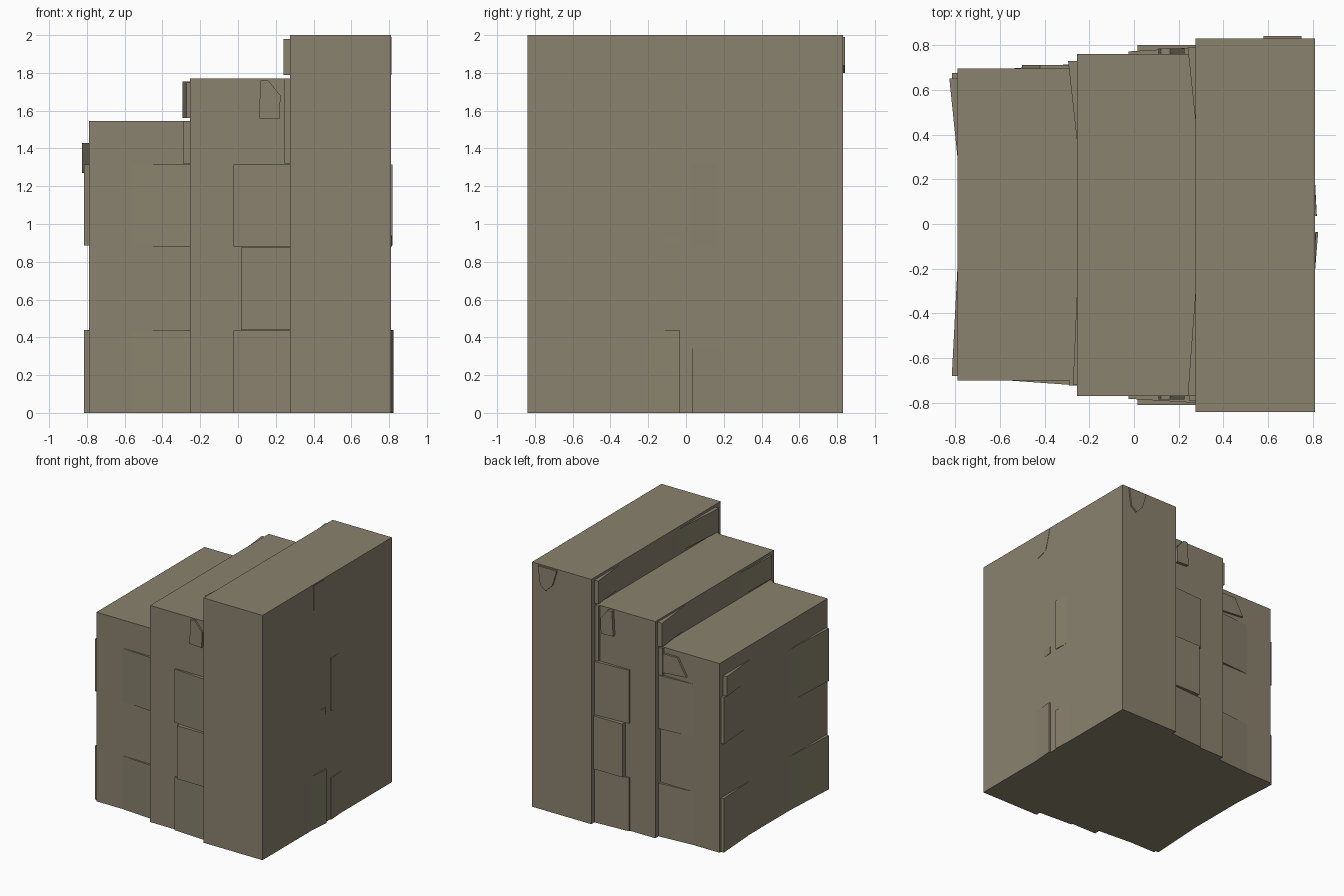
import bpy
import bmesh

cube = bpy.data.objects.get("Cube")
if cube:
    bpy.data.objects.remove(cube, do_unlink=True)

stone = bpy.data.materials.new("weathered_stone")
stone.use_nodes = True
COLOUR = (0.254, 0.223, 0.156, 1)
stone.diffuse_color = COLOUR
bsdf = stone.node_tree.nodes["Principled BSDF"]
bsdf.inputs["Base Color"].default_value = COLOUR
bsdf.inputs["Roughness"].default_value = 0.9


def prism(name, outline, low, high, place=lambda a, b, h: (a, b, h)):
    """Extrude a flat outline from low to high; place maps it into the model."""
    bm = bmesh.new()
    base = [bm.verts.new(place(a, b, low)) for a, b in outline]
    top = [bm.verts.new(place(a, b, high)) for a, b in outline]
    bm.faces.new(base)
    bm.faces.new(top)
    for i in range(len(base)):
        j = (i + 1) % len(base)
        bm.faces.new((base[i], base[j], top[j], top[i]))
    bmesh.ops.recalc_face_normals(bm, faces=bm.faces)
    mesh = bpy.data.meshes.new(name)
    bm.to_mesh(mesh)
    bm.free()
    mesh.materials.append(stone)
    obj = bpy.data.objects.new(name, mesh)
    bpy.context.collection.objects.link(obj)
    return obj


def block(name, x0, x1, y0, y1, z0, z1):
    return prism(name, [(x0, y0), (x1, y0), (x1, y1), (x0, y1)], z0, z1)


def side_wedge(name, x, bulge, y_end, y_thin, z0, z1):
    """Slab on a wall facing -x, thick at y_end and fading out at y_thin."""
    return prism(name, [(x + .02, y_end), (x - bulge, y_end),
                        (x, y_thin), (x + .02, y_thin)], z0, z1)


# Three stepped masses
block("low_step", -.79, -.255, -.70, .695, 0, 1.545)
block("middle_step", -.255, .275, -.77, .76, 0, 1.77)
block("high_step", .275, .81, -.84, .83, 0, 2)

# Stone courses seen on the front and back of the lower two steps
COURSES = [(0, .435), (.44, .875), (.88, 1.315), (1.32, 1.545)]
for side, mid_y, low_y in (("front", -.77, -.70), ("back", .76, .695)):
    s = -1 if side == "front" else 1
    for i, (z0, z1) in enumerate(COURSES[:3]):
        x0, a, b = (.015, .04, .04) if i == 1 else (-.025, .012, .03)
        prism(f"{side}_middle_stone", [(x0, mid_y - s * .02), (x0, mid_y + s * a),
              (.276, mid_y + s * b), (.276, mid_y - s * .02)], z0, z1)
    for i in (0, 2):
        prism(f"{side}_low_stone", [(-.56, low_y), (-.254, low_y + s * .022),
              (-.254, low_y - s * .02)], *COURSES[i])
    # Corner stones lapping onto the risers
    side_wedge(f"{side}_middle_corner", -.255, .035, low_y + s * .022,
               s * .25, 1.32, 1.545)
    side_wedge(f"{side}_high_corner", .275, .03, mid_y + s * .02,
               s * .3, 1.32, 1.77)

# Corner slabs on the outer wall of the low step
for z0, z1 in ((0, .44), (.885, 1.315)):
    side_wedge("front_outer_slab", -.79, .025, -.68, -.2, z0, z1)
side_wedge("back_outer_slab", -.79, .025, .675, .3, 0, .44)
side_wedge("back_outer_slab", -.79, .025, .675, .3, .885, 1.27)
side_wedge("outer_chip", -.79, .036, .65, .3, 1.27, 1.43)

# Raised chips on the risers
side_wedge("middle_riser_chip", -.255, .04, .73, .37, 1.56, 1.755)
side_wedge("middle_riser_front_chip", -.255, .018, -.72, -.3, 1.56, 1.75)
side_wedge("high_riser_chip", .275, .035, .79, .46, 1.79, 1.98)
side_wedge("high_riser_front_chip", .275, .035, -.77, -.3, 1.79, 1.98)

# Worn plates on the front and back faces, outlined in x and z
face_plate = lambda a, b, h: (a, h, b)
chip = [(.11, 1.56), (.22, 1.555), (.225, 1.68), (.16, 1.76), (.12, 1.76)]
prism("front_chip", chip, -.785, -.76, face_plate)
prism("back_chip", chip, .75, .785, face_plate)
prism("low_back_chip", [(-.5, 1.36), (-.26, 1.34), (-.26, 1.5), (-.42, 1.5)],
      .68, .712, face_plate)
prism("high_back_chip", [(.58, 1.99), (.75, 1.99), (.73, 1.84), (.68, 1.8), (.62, 1.86)],
      .82, .842, face_plate)

# Small stones breaking through the plain right wall
for name, y_thick, y_thin, bulge, z0, z1 in (
        ("right_foot_stone", -.035, -.21, .014, 0, .44),
        ("right_foot_stone", .035, .19, .008, 0, .34),
        ("right_middle_stone", -.035, -.11, .006, .88, .94),
        ("right_middle_stone", .035, .16, .007, .885, 1.315)):
    prism(name, [(.79, y_thick), (.81 + bulge, y_thick), (.81, y_thin), (.79, y_thin)], z0, z1)
prism("right_top_chip", [(-.18, 1.99), (-.04, 1.99), (-.09, 1.82), (-.18, 1.79)],
      .80, .813, lambda a, b, h: (h, a, b))
